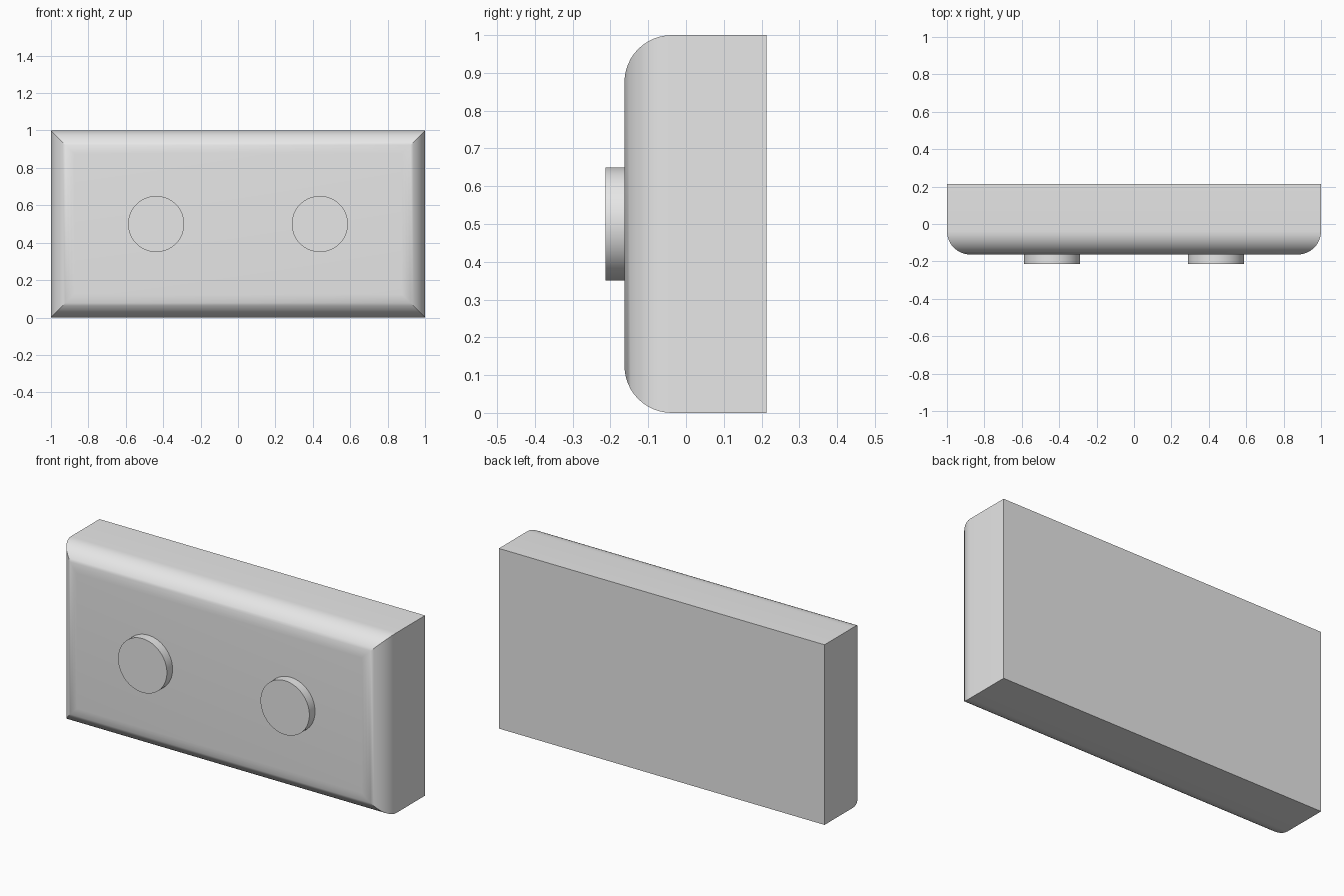
import bpy
import bmesh
import math
from mathutils import Matrix, Vector

cube = bpy.data.objects.get("Cube")
if cube:
    bpy.data.objects.remove(cube)

FRONT, BACK = -0.163, 0.213
RADIUS = 0.125

grey = bpy.data.materials.new("light grey")
grey.use_nodes = True
grey.diffuse_color = (0.8, 0.8, 0.8, 1)
grey.node_tree.nodes["Principled BSDF"].inputs["Base Color"].default_value = (0.8, 0.8, 0.8, 1)


def add_object(name, bm):
    mesh = bpy.data.meshes.new(name)
    bmesh.ops.recalc_face_normals(bm, faces=bm.faces)
    bm.to_mesh(mesh)
    bm.free()
    mesh.materials.append(grey)
    obj = bpy.data.objects.new(name, mesh)
    bpy.context.collection.objects.link(obj)
    bpy.ops.object.select_all(action="DESELECT")
    obj.select_set(True)
    bpy.context.view_layer.objects.active = obj
    bpy.ops.object.shade_smooth_by_angle(angle=math.radians(30))


# Slab with rounded front edges that meet in mitred corners
bm = bmesh.new()
place = Matrix.Translation((0, (FRONT + BACK) / 2, 0.5)) @ Matrix.Diagonal((2, BACK - FRONT, 1, 1))
bmesh.ops.create_cube(bm, size=1, matrix=place)
front_face = min(bm.faces, key=lambda f: f.calc_center_median().y)
bmesh.ops.bevel(bm, geom=list(front_face.edges), offset=RADIUS, segments=12,
                profile=0.5, affect="EDGES")
add_object("body", bm)

# Two round studs on the front
for name, x in (("left_stud", 0.4375), ("right_stud", -0.4375)):
    bm = bmesh.new()
    depth = 0.07
    place = Matrix.Translation(Vector((x, -0.213 + depth / 2, 0.5))) @ Matrix.Rotation(math.pi / 2, 4, "X")
    bmesh.ops.create_cone(bm, cap_ends=True, segments=64, radius1=0.15, radius2=0.15,
                          depth=depth, matrix=place)
    add_object(name, bm)
